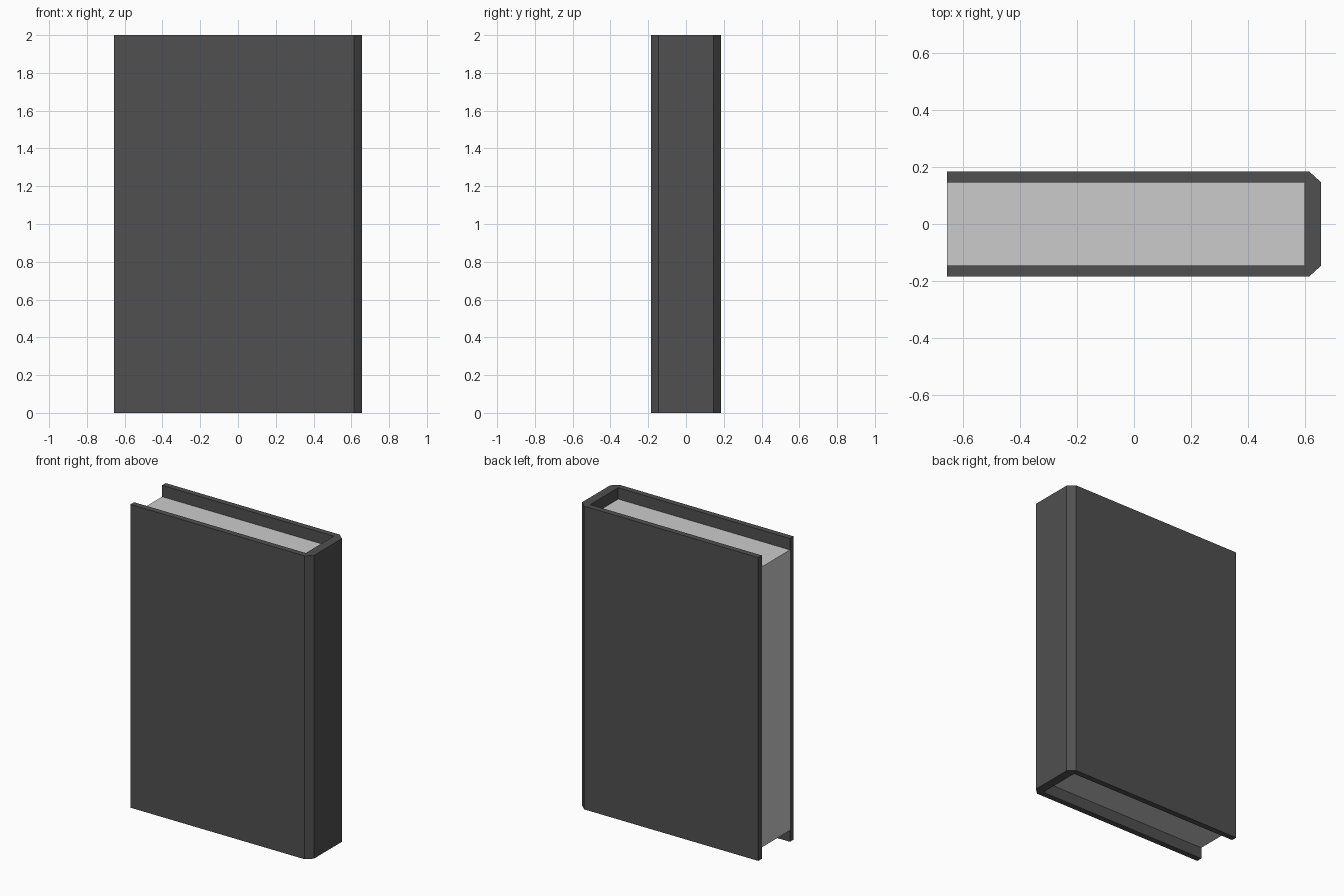
import bpy, bmesh

if "Cube" in bpy.data.objects:
    bpy.data.objects.remove(bpy.data.objects["Cube"])


def prism(name, outline, z0, z1):
    """Extrude a flat outline from z0 up to z1."""
    bm = bmesh.new()
    face = bm.faces.new([bm.verts.new((x, y, z0)) for x, y in outline])
    top = bmesh.ops.extrude_face_region(bm, geom=[face])["geom"]
    verts = [v for v in top if isinstance(v, bmesh.types.BMVert)]
    bmesh.ops.translate(bm, verts=verts, vec=(0, 0, z1 - z0))
    bmesh.ops.recalc_face_normals(bm, faces=bm.faces)
    mesh = bpy.data.meshes.new(name)
    bm.to_mesh(mesh)
    bm.free()
    obj = bpy.data.objects.new(name, mesh)
    bpy.context.collection.objects.link(obj)
    return obj


FORE, SPINE = -0.656, 0.656          # open edge and outer spine
BOARD_OUT, BOARD_IN = 0.184, 0.146   # cover boards in y
SPINE_IN = 0.597
LIP = 0.075                          # pages sit below the cover edges

# Cover: one U-shaped profile with chamfered spine corners
half = [(SPINE, BOARD_IN), (0.614, BOARD_OUT), (FORE, BOARD_OUT),
        (FORE, BOARD_IN), (SPINE_IN, BOARD_IN)]
cover = prism("cover", half + [(x, -y) for x, y in reversed(half)], 0, 2)
leather = bpy.data.materials.new("dark_cover")
leather.diffuse_color = (0.08, 0.08, 0.08, 1)
leather.use_nodes = True
leather.node_tree.nodes["Principled BSDF"].inputs["Base Color"].default_value = leather.diffuse_color
cover.data.materials.append(leather)

# Page block, flush with the open edge of the cover
prism("pages", [(FORE, -BOARD_IN), (SPINE_IN, -BOARD_IN),
                (SPINE_IN, BOARD_IN), (FORE, BOARD_IN)], LIP, 2 - LIP)
